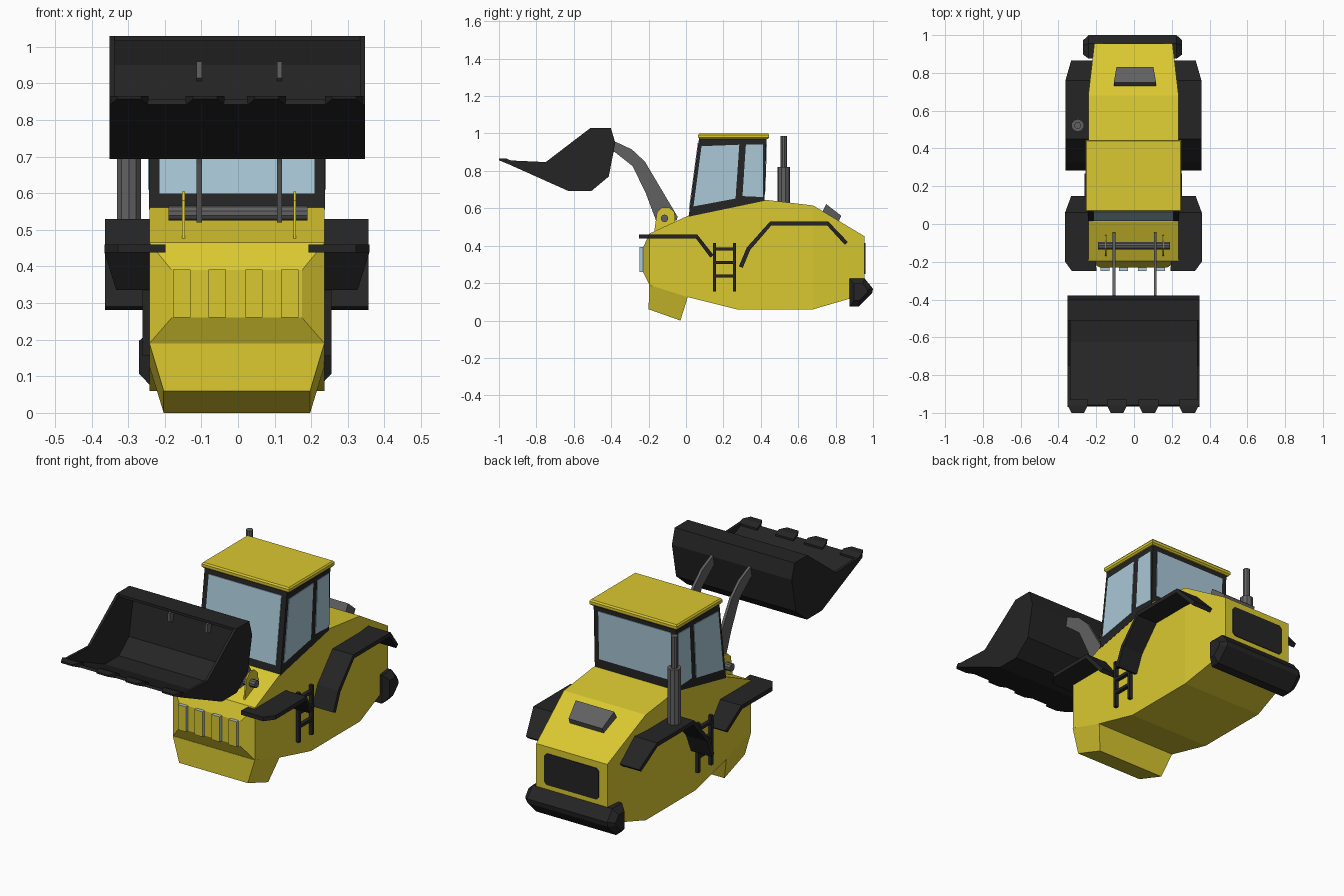
import bpy, bmesh, math
from mathutils import Vector

if "Cube" in bpy.data.objects:
    bpy.data.objects.remove(bpy.data.objects["Cube"])

CX = -0.003  # slight sideways offset of the vehicle centre line


def material(name, rgb):
    m = bpy.data.materials.new(name)
    m.diffuse_color = (*rgb, 1)
    m.use_nodes = True
    m.node_tree.nodes["Principled BSDF"].inputs["Base Color"].default_value = m.diffuse_color
    return m


YELLOW = material("yellow paint", (0.70, 0.58, 0.03))
BLACK = material("black", (0.018, 0.018, 0.018))
GREY = material("grey metal", (0.12, 0.12, 0.12))
GLASS = material("pale blue glass", (0.40, 0.58, 0.68))


def loft(name, rings, mat):
    """Solid skinned through rings of equal point count, capped at both ends."""
    bm = bmesh.new()
    vr = [[bm.verts.new(p) for p in r] for r in rings]
    n = len(rings[0])
    for a, b in zip(vr, vr[1:]):
        for i in range(n):
            j = (i + 1) % n
            bm.faces.new((a[i], a[j], b[j], b[i]))
    bm.faces.new(vr[0][::-1])
    bm.faces.new(vr[-1])
    bmesh.ops.recalc_face_normals(bm, faces=bm.faces)
    me = bpy.data.meshes.new(name)
    bm.to_mesh(me)
    bm.free()
    me.materials.append(mat)
    ob = bpy.data.objects.new(name, me)
    bpy.context.collection.objects.link(ob)
    return ob


def prism(name, profile, x0, x1, mat):
    """Side profile (y, z) extruded across x."""
    return loft(name, [[(x, y, z) for y, z in profile] for x in (x0, x1)], mat)


def box(name, x, y, z, mat):
    return prism(name, [(y[0], z[0]), (y[1], z[0]), (y[1], z[1]), (y[0], z[1])], *x, mat)


def strip(name, path, t, mat):
    """Bent plate along (y, z, x_inner, x_outer) points, thickened to one side."""
    rings = []
    for i, (y, z, a, b) in enumerate(path):
        p, q = path[max(i - 1, 0)], path[min(i + 1, len(path) - 1)]
        d = Vector((q[0] - p[0], q[1] - p[1])).normalized() * t
        y2, z2 = y + d.y, z - d.x
        rings.append([(a, y, z), (b, y, z), (b, y2, z2), (a, y2, z2)])
    return loft(name, rings, mat)


def cylinder(name, axis, c, r, h0, h1, n, mat):
    rings = []
    for h in (h0, h1):
        ring = []
        for i in range(n):
            u, v = (r * f(math.tau * (i + .5) / n) for f in (math.cos, math.sin))
            ring.append((c[0] + u, c[1] + v, h) if axis == "z" else (h, c[0] + u, c[1] + v))
        rings.append(ring)
    return loft(name, rings, mat)


# Main body: stations of (y, bottom z, top z, half width)
stations = [(-0.23, 0.26, 0.39, 0.178), (-0.195, 0.19, 0.465, 0.239), (0.01, 0.125, 0.56, 0.239),
            (0.27, 0.06, 0.615, 0.239), (0.43, 0.06, 0.645, 0.239), (0.68, 0.06, 0.615, 0.239),
            (0.955, 0.14, 0.45, 0.207)]
loft("body", [[(CX - w, y, b), (CX + w, y, b), (CX + w, y, t), (CX - w, y, t)]
              for y, b, t, w in stations], YELLOW)

# Tapered chin under the nose
loft("chin", [[(CX + s * w, y, z) for s, y, z in ((-1, y0, z0), (1, y0, z0), (1, y1, z1), (-1, y1, z1))]
              for w, y0, z0, y1, z1 in ((0.239, -0.197, 0.19, 0.01, 0.127), (0.2, -0.2, 0.06, -0.03, 0))], YELLOW)

# Nose bars: yellow fronts with glass edges
for x in (-0.177, -0.08, 0.02, 0.118):
    ob = box("nose_light", (x, x + 0.047), (-0.248, -0.228), (0.26, 0.392), GLASS)
    ob.data.materials.append(YELLOW)
    for f in ob.data.polygons:
        f.material_index = int(f.normal.y < -0.5)

# Cab and roof
W = 0.24
prism("cab", [(0.014, 0.555), (0.42, 0.64), (0.43, 0.975), (0.07, 0.975)], CX - W, CX + W, BLACK)
loft("roof", [[(CX + sx * w, 0.255 + sy * d, z) for sx, sy in ((-1, -1), (1, -1), (1, 1), (-1, 1))]
              for z, w, d in ((0.97, 0.248, 0.182), (0.978, 0.255, 0.19),
                              (0.992, 0.255, 0.19), (1.0, 0.249, 0.184))], YELLOW)

# Side windows
front_pane = [(0.04, 0.61), (0.265, 0.652), (0.285, 0.94), (0.083, 0.932)]
rear_pane = [(0.302, 0.665), (0.413, 0.66), (0.413, 0.942), (0.32, 0.94)]
for s in (-1, 1):
    for pane in (front_pane, rear_pane):
        prism("side_window", pane, CX + s * (W - 0.002), CX + s * (W + 0.003), GLASS)


# Front and rear windows
def window(name, y0, z0, y1, z1, w, dy):
    loft(name, [[(CX - w, y0 + o, z0), (CX + w, y0 + o, z0), (CX + w, y1 + o, z1), (CX - w, y1 + o, z1)]
                for o in (-dy, dy)], GLASS)


window("windscreen", 0.020, 0.60, 0.067, 0.95, 0.212, 0.004)
window("rear_window", 0.4217, 0.69, 0.4293, 0.945, 0.212, 0.003)

# Fenders and ladders on both sides
front_fender = [(-0.25, 0.46, 0.195, 0.325), (-0.2, 0.46, 0.2, 0.362),
                (0.06, 0.46, 0.2, 0.362), (0.147, 0.35, 0.22, 0.33)]
rear_fender = [(0.283, 0.29, 0.22, 0.36), (0.325, 0.39, 0.22, 0.36), (0.45, 0.53, 0.22, 0.36),
               (0.76, 0.53, 0.2, 0.36), (0.865, 0.42, 0.2, 0.33)]
for s in (-1, 1):
    for name, path in (("front_fender", front_fender), ("rear_fender", rear_fender)):
        strip(name, [(y, z, CX + s * a, CX + s * b) for y, z, a, b in path], 0.022, BLACK)
    lx = (CX + s * 0.236, CX + s * 0.258)
    for y in (0.152, 0.26):
        box("ladder_rail", lx, (y - 0.008, y + 0.008), (0.155, 0.415), BLACK)
    for z in (0.237, 0.31, 0.382):
        box("ladder_rung", lx, (0.155, 0.257), (z - 0.008, z + 0.008), BLACK)

# Rear counterweight with chamfered ends
cw = [(0.875, 0.225), (0.955, 0.225), (1.0, 0.17), (0.995, 0.145), (0.925, 0.075), (0.875, 0.075)]
loft("counterweight", [[(x, 0.93 + (y - 0.93) * k, 0.155 + (z - 0.155) * k) for y, z in cw]
                       for x, k in ((-0.27, 0.6), (-0.24, 1), (0.225, 1), (0.255, 0.6))], BLACK)

# Rear grille with clipped corners, and hood vent
grille = [(-0.16, 0.265), (-0.145, 0.25), (0.145, 0.25), (0.16, 0.265),
          (0.16, 0.4), (0.145, 0.415), (-0.145, 0.415), (-0.16, 0.4)]
loft("rear_grille", [[(CX + x, y, z) for x, z in grille] for y in (0.952, 0.959)], BLACK)
loft("hood_vent", [[(0.005 - w, y, z) for w, y, z in ((a, 0.725, 0.575), (a, 0.75, 0.622), (b, 0.83, 0.56), (b, 0.815, 0.525))]
                   for a, b in ((0.112, 0.098), (-0.112, -0.098))], GREY)

# Exhaust stack
cylinder("exhaust_muffler", "z", (-0.298, 0.522), 0.034, 0.52, 0.82, 10, GREY)
cylinder("exhaust_pipe", "z", (-0.298, 0.522), 0.018, 0.8, 0.987, 10, GREY)

# Loader arms, pivot shaft and brackets
arm = [(-0.155, 0.52), (-0.215, 0.68), (-0.285, 0.825), (-0.38, 0.9), (-0.425, 0.915), (-0.425, 0.96),
       (-0.375, 0.955), (-0.29, 0.915), (-0.22, 0.85), (-0.045, 0.555), (-0.05, 0.535)]
for x in (-0.106, 0.113):
    prism("loader_arm", arm, x - 0.007, x + 0.007, GREY)
cylinder("pivot_shaft", "x", (-0.115, 0.546), 0.02, -0.19, 0.19, 10, GREY)
bracket = [(-0.17, 0.475), (-0.155, 0.58), (-0.13, 0.605), (-0.09, 0.605), (-0.062, 0.58), (-0.058, 0.545), (-0.06, 0.51)]
for x in (-0.149, 0.155):
    prism("arm_bracket", bracket, x - 0.004, x + 0.004, YELLOW)

# Bucket: bent shell, side plates and teeth
shell = [(-0.51, 1.03), (-0.402, 1.03), (-0.378, 0.95), (-0.413, 0.77),
         (-0.505, 0.693), (-0.63, 0.693), (-0.965, 0.843)]
strip("bucket_shell", [(y, z, -0.345, 0.34) for y, z in shell], 0.014, BLACK)
side = shell + [(-0.968, 0.857), (-0.75, 0.847)]
for x in (-0.351, 0.333):
    prism("bucket_side", side, x, x + 0.014, BLACK)
for x in (-0.298, -0.09, 0.078, 0.29):
    loft("bucket_tooth", [[(x - w, y, a), (x + w, y, a), (x + w, y, b), (x - w, y, b)]
                          for y, w, a, b in ((-0.93, 0.053, 0.828, 0.853), (-0.96, 0.053, 0.84, 0.866),
                                             (-1.0, 0.033, 0.857, 0.866))], BLACK)
